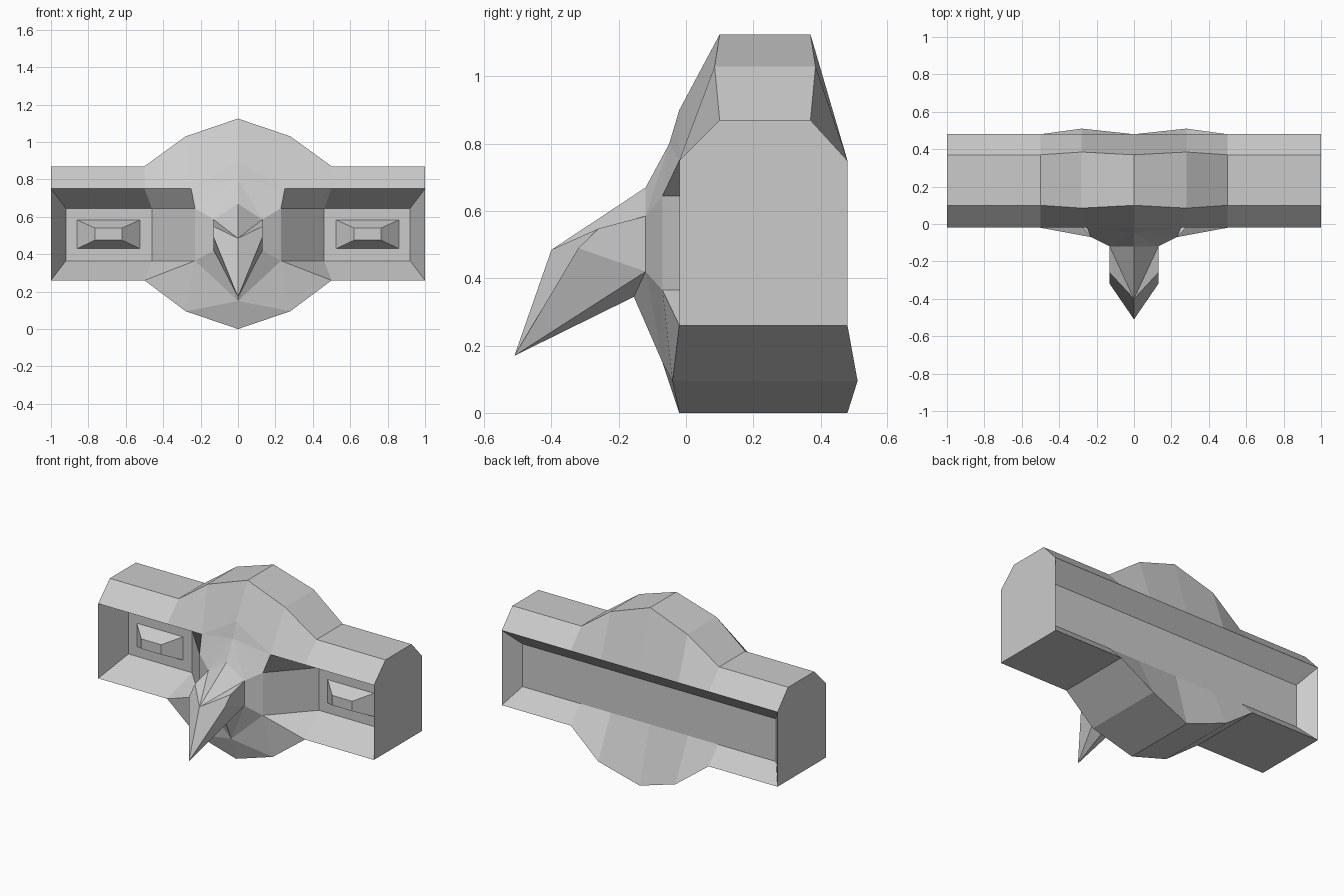
import bpy, bmesh

if "Cube" in bpy.data.objects:
    bpy.data.objects.remove(bpy.data.objects["Cube"])


def mirrored(name, pts, faces):
    """Build a half from named points, mirror it across x = 0 and weld it."""
    bm = bmesh.new()
    for s in (1, -1):
        v = {k: bm.verts.new((s * p[0], p[1], p[2])) for k, p in pts.items()}
        for f in faces:
            bm.faces.new([v[k] for k in f])
    bmesh.ops.remove_doubles(bm, verts=bm.verts, dist=0.0005)
    bmesh.ops.recalc_face_normals(bm, faces=bm.faces)
    me = bpy.data.meshes.new(name)
    bm.to_mesh(me)
    bm.free()
    ob = bpy.data.objects.new(name, me)
    bpy.context.collection.objects.link(ob)
    return ob


# Outer shell: sections from the centre to the end, bottom front round the back to top front
# x, inset x, bottom z, top z, bottom front/back y, top front/back y
sections = [
    (0.00, 0.00, 0.000, 1.125, -0.02, 0.48, 0.10, 0.37),
    (0.28, 0.28, 0.095, 1.03, -0.04, 0.51, 0.085, 0.385),
    (0.50, 0.50, 0.260, 0.87, -0.02, 0.48, 0.10, 0.37),
    (1.00, 0.92, 0.260, 0.87, -0.02, 0.48, 0.10, 0.37),
]
pts, faces = {}, []
for i, (x, xi, zb, zt, bf, bb, tf, tb) in enumerate(sections):
    ring = [(x, bf, zb), (x, bb, zb), (xi, 0.38, 0.365), (xi, 0.38, 0.645),
            (x, 0.48, 0.75), (x, tb, zt), (x, tf, zt)]
    for j, p in enumerate(ring):
        pts[i, j] = p
    if i:
        for j in range(6):
            faces.append([(i - 1, j), (i - 1, j + 1), (i, j + 1), (i, j)])

# Front recess and head front
pts.update({
    "rim_in": (0.50, -0.02, 0.75), "rim_out": (1.00, -0.02, 0.75),
    "r_in_lo": (0.46, 0.18, 0.365), "r_in_hi": (0.46, 0.18, 0.645),
    "r_out_lo": (0.92, 0.18, 0.365), "r_out_hi": (0.92, 0.18, 0.645),
    "brow": (0.25, -0.02, 0.75), "cheek_hi": (0.23, -0.07, 0.645),
    "cheek_lo": (0.23, -0.07, 0.365), "crown": (0, -0.02, 0.90),
    "forehead": (0, -0.05, 0.80), "chest": (0, -0.07, 0.15),
})
beak_root = {
    "root_top": (0, -0.12, 0.67), "root_hi": (0.13, -0.12, 0.585),
    "root_lo": (0.13, -0.12, 0.42), "root_bottom": (0, -0.155, 0.345),
}
pts.update(beak_root)
faces += [
    # end cap and the rear recess end wall
    [(3, 0), (3, 1), (3, 4), (3, 5), (3, 6), "rim_out"],
    [(3, 1), (3, 2), (3, 3), (3, 4)],
    # front recess
    [(2, 6), (3, 6), "rim_out", "rim_in"],
    ["rim_in", "rim_out", "r_out_hi", "r_in_hi"],
    ["rim_out", (3, 0), "r_out_lo", "r_out_hi"],
    ["r_in_lo", "r_out_lo", "r_out_hi", "r_in_hi"],
    [(2, 0), (3, 0), "r_out_lo", "r_in_lo"],
    [(2, 0), "r_in_lo", "cheek_lo"],
    ["r_in_lo", "r_in_hi", "cheek_hi", "cheek_lo"],
    ["rim_in", "r_in_hi", "cheek_hi", "brow"],
    # head
    [(1, 6), (2, 6), "rim_in", "brow"],
    [(0, 6), (1, 6), "brow", "crown"],
    ["crown", "brow", "forehead"],
    ["forehead", "brow", "cheek_hi"],
    ["forehead", "cheek_hi", "root_hi"],
    ["forehead", "root_hi", "root_top"],
    ["root_hi", "cheek_hi", "cheek_lo", "root_lo"],
    # chest
    ["root_lo", "cheek_lo", "chest"],
    ["root_lo", "chest", "root_bottom"],
    ["cheek_lo", (1, 0), "chest"],
    ["cheek_lo", (2, 0), (1, 0)],
    ["chest", (1, 0), (0, 0)],
]
mirrored("bar_and_head", pts, faces)

# Hooked beak
beak = dict(beak_root)
beak.update({
    "ridge": (0, -0.40, 0.485), "tip": (0, -0.51, 0.17),
    "side_hi": (0.13, -0.26, 0.548), "side_lo": (0.13, -0.32, 0.49),
})
mirrored("beak", beak, [
    ["root_top", "root_hi", "ridge"],
    ["root_hi", "side_hi", "ridge"],
    ["side_hi", "side_lo", "tip", "ridge"],
    ["root_hi", "side_hi", "side_lo", "root_lo"],
    ["root_lo", "side_lo", "tip"],
    ["root_lo", "tip", "root_bottom"],
])

# Raised studs in the front recesses
stud = {}
for k, (x0, x1, y, z0, z1) in enumerate([(0.525, 0.86, 0.18, 0.43, 0.583),
                                         (0.62, 0.765, 0.09, 0.475, 0.54)]):
    for j, (x, z) in enumerate([(x0, z0), (x1, z0), (x1, z1), (x0, z1)]):
        stud[k, j] = (x, y, z)
mirrored("recess_studs", stud,
         [[(0, j), (0, (j + 1) % 4), (1, (j + 1) % 4), (1, j)] for j in range(4)]
         + [[(1, j) for j in range(4)]])
